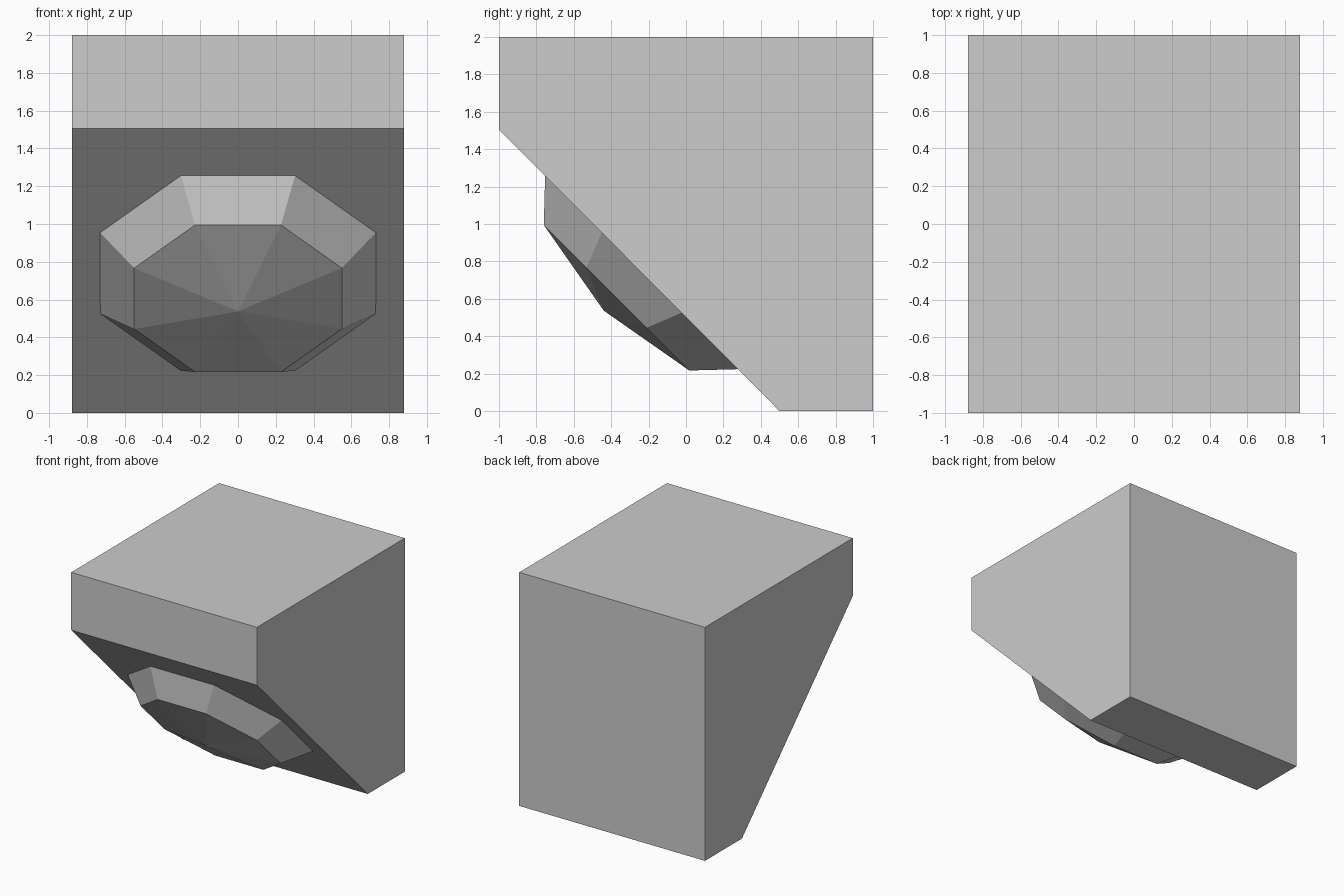
import bpy, bmesh
from math import pi, cos, sin, radians
from mathutils import Matrix

cube = bpy.data.objects.get("Cube")
if cube:
    bpy.data.objects.remove(cube, do_unlink=True)

# Single flat grey
grey = bpy.data.materials.new("light_grey")
grey.use_nodes = True
colour = (0.604, 0.604, 0.604, 1)
grey.diffuse_color = colour
grey.node_tree.nodes["Principled BSDF"].inputs["Base Color"].default_value = colour


def add_object(name, bm):
    bmesh.ops.recalc_face_normals(bm, faces=bm.faces)
    mesh = bpy.data.meshes.new(name)
    bm.to_mesh(mesh)
    bm.free()
    mesh.materials.append(grey)
    obj = bpy.data.objects.new(name, mesh)
    bpy.context.collection.objects.link(obj)
    return obj


# Block: side profile (y, z) with a sloped underside, extruded across x
HALF_WIDTH = 0.88
profile = [(-1, 2), (1, 2), (1, 0), (0.5, 0), (-1, 1.505)]
bm = bmesh.new()
side = bm.faces.new([bm.verts.new((-HALF_WIDTH, y, z)) for y, z in profile])
extruded = bmesh.ops.extrude_face_region(bm, geom=[side], use_keep_orig=True)
verts = [v for v in extruded["geom"] if isinstance(v, bmesh.types.BMVert)]
bmesh.ops.translate(bm, verts=verts, vec=(2 * HALF_WIDTH, 0, 0))
add_object("sloped_block", bm)

# Dome: two octagonal rings (apothem, height) and an apex
SIDES = 8
bm = bmesh.new()
rings = []
for apothem, height in [(0.73, 0), (0.55, 0.19)]:
    radius = apothem / cos(pi / SIDES)
    angles = [(i + 0.5) * 2 * pi / SIDES for i in range(SIDES)]
    rings.append([bm.verts.new((radius * cos(a), radius * sin(a), height)) for a in angles])
base, rim = rings
apex = bm.verts.new((0, 0, 0.287))
for i in range(SIDES):
    j = (i + 1) % SIDES
    bm.faces.new((base[i], base[j], rim[j], rim[i]))
    bm.faces.new((rim[i], rim[j], apex))
bm.faces.new(base)

# Seat the dome on the slope, pointing forward and down
bmesh.ops.transform(bm, verts=bm.verts,
                    matrix=Matrix.Translation((0, -0.237, 0.74)) @ Matrix.Rotation(radians(135), 4, 'X'))
add_object("faceted_dome", bm)
